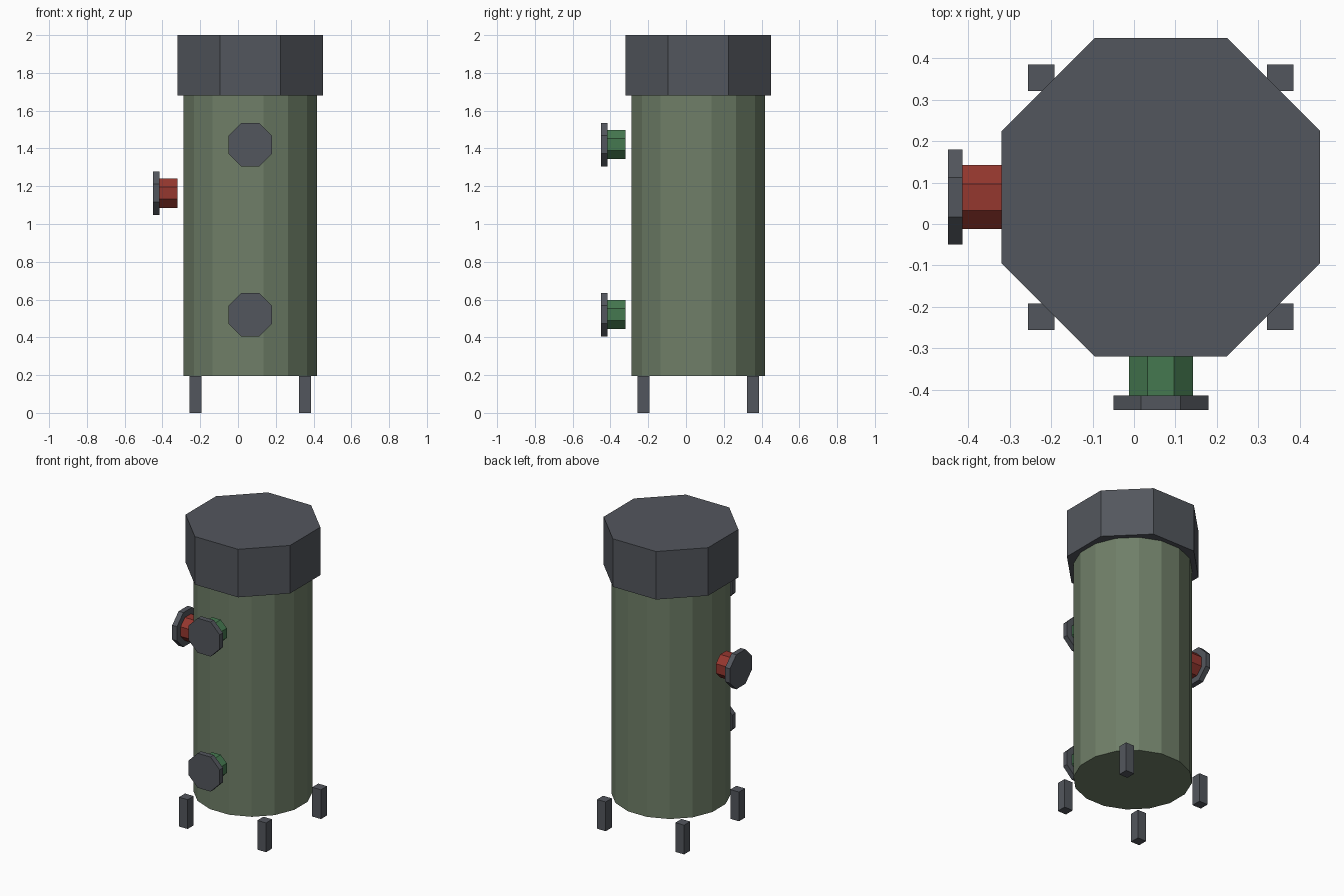
import bpy
import math

if "Cube" in bpy.data.objects:
    bpy.data.objects.remove(bpy.data.objects["Cube"])

C = 0.065  # vertical axis of the tank in x and y


def make_material(name, rgb):
    mat = bpy.data.materials.new(name)
    mat.use_nodes = True
    mat.diffuse_color = (*rgb, 1)
    mat.node_tree.nodes["Principled BSDF"].inputs["Base Color"].default_value = (*rgb, 1)
    return mat


steel = make_material("dark steel", (0.086, 0.094, 0.11))
olive = make_material("olive green", (0.16, 0.212, 0.138))
red = make_material("red paint", (0.30, 0.038, 0.028))
green = make_material("green paint", (0.06, 0.19, 0.08))


def finish(name, mat):
    obj = bpy.context.object
    obj.name = name
    obj.data.materials.append(mat)
    bpy.ops.object.transform_apply(location=False, rotation=True, scale=True)
    return obj


def prism(name, mat, sides, apothem, start, end, axis="Z"):
    """Regular prism between two points along an axis, flats facing the other axes."""
    half = math.pi / sides
    middle = [(a + b) / 2 for a, b in zip(start, end)]
    bpy.ops.mesh.primitive_cylinder_add(
        vertices=sides, radius=apothem / math.cos(half),
        depth=math.dist(start, end), location=middle)
    obj = bpy.context.object
    obj.rotation_euler.z = half
    bpy.ops.object.transform_apply(location=False, rotation=True, scale=False)
    if axis == "X":
        obj.rotation_euler.y = math.pi / 2
    elif axis == "Y":
        obj.rotation_euler.x = math.pi / 2
    return finish(name, mat)


# Tank body and lid
prism("tank_body", olive, 16, 0.353, (C, C, 0.195), (C, C, 1.68))
prism("tank_lid", steel, 8, 0.385, (C, C, 1.68), (C, C, 2.0))

# Front pipes, with flanges
for label, z in (("lower", 0.52), ("upper", 1.42)):
    prism(label + "_pipe", green, 8, 0.077, (C, -0.32, z), (C, -0.44, z), "Y")
    prism(label + "_flange", steel, 8, 0.115, (C, -0.415, z), (C, -0.45, z), "Y")

# Side pipe, with flange
prism("side_pipe", red, 8, 0.077, (-0.32, C, 1.163), (-0.44, C, 1.163), "X")
prism("side_flange", steel, 8, 0.115, (-0.415, C, 1.163), (-0.45, C, 1.163), "X")

# Legs
for x_name, sx in (("right", -1), ("left", 1)):
    for y_name, sy in (("front", -1), ("back", 1)):
        bpy.ops.mesh.primitive_cube_add(
            size=1, location=(C + sx * 0.289, C + sy * 0.289, 0.0975))
        bpy.context.object.scale = (0.064, 0.064, 0.195)
        finish(f"{y_name}_{x_name}_leg", steel)
